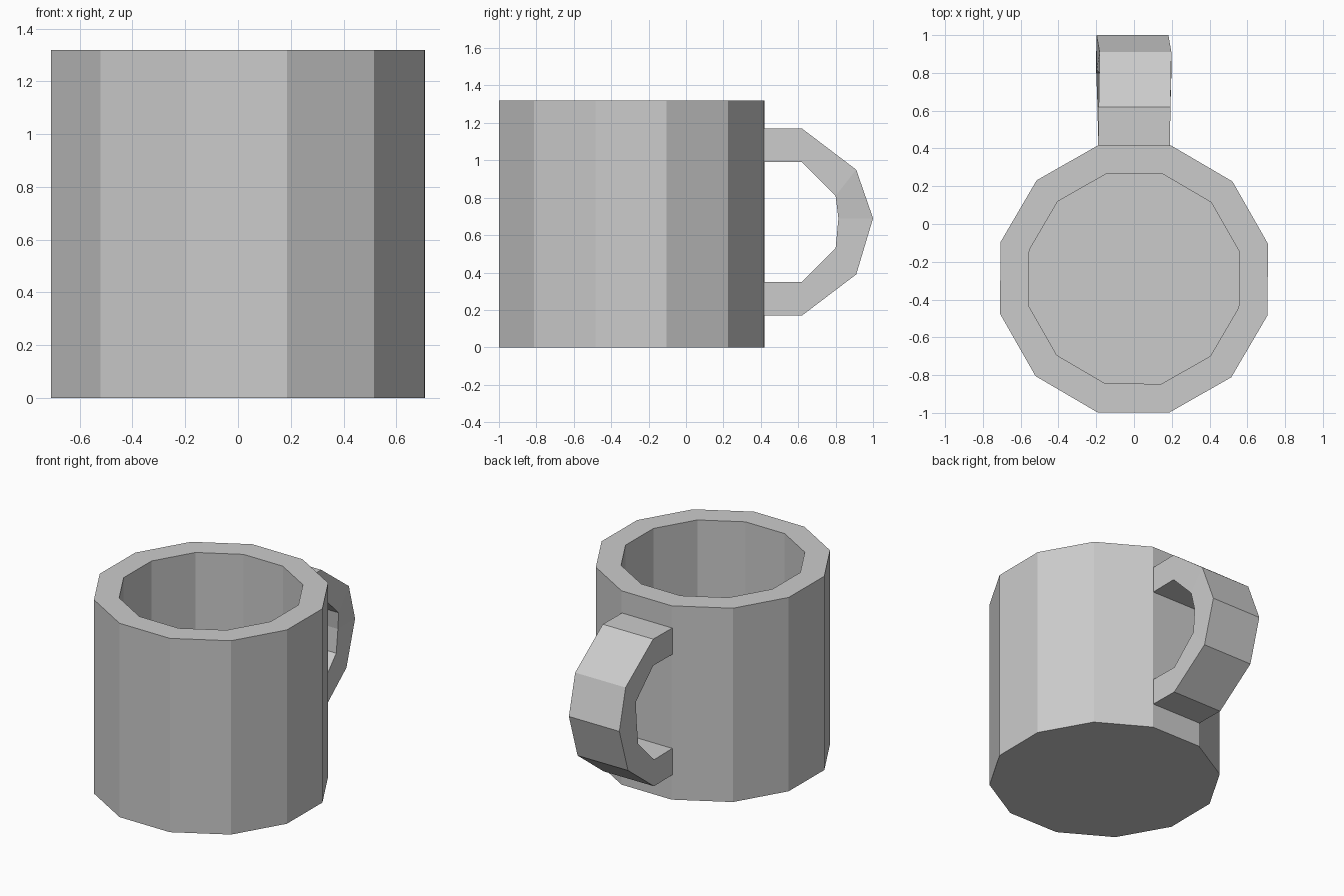
import bpy, math

if "Cube" in bpy.data.objects:
    bpy.data.objects.remove(bpy.data.objects["Cube"])

SIDES = 12
CENTRE_Y = -0.29


def make_object(name, verts, faces):
    mesh = bpy.data.meshes.new(name)
    mesh.from_pydata(verts, [], faces)
    mesh.update()
    obj = bpy.data.objects.new(name, mesh)
    bpy.context.collection.objects.link(obj)
    return obj


def loft(name, rings, cap=True):
    """Join equal-length rings of points with quads, optionally closing both ends."""
    n = len(rings[0])
    verts = [p for ring in rings for p in ring]
    faces = []
    for r in range(len(rings) - 1):
        for i in range(n):
            j = (i + 1) % n
            faces.append((r * n + i, r * n + j, (r + 1) * n + j, (r + 1) * n + i))
    if cap:
        faces.append(tuple(reversed(range(n))))
        last = (len(rings) - 1) * n
        faces.append(tuple(range(last, last + n)))
    return make_object(name, verts, faces)


def ring(radius, z):
    step = 2 * math.pi / SIDES
    return [(radius * math.cos((i + 0.5) * step - 0.006),
             CENTRE_Y + radius * math.sin((i + 0.5) * step - 0.006), z)
            for i in range(SIDES)]


# Mug body: outer wall, flat rim, inner wall and floor
loft("mug_body", [ring(0.733, 0), ring(0.733, 1.32),
                  ring(0.575, 1.32), ring(0.575, 0.15)])

# Handle: outer and inner path (y, z), with a slight sideways twist
outer = [(0.415, 1.17), (0.62, 1.17), (0.91, 0.95), (1.0, 0.69),
         (0.91, 0.39), (0.62, 0.17), (0.415, 0.17)]
inner = [(0.415, 0.99), (0.62, 0.99), (0.80, 0.81), (0.815, 0.69),
         (0.80, 0.53), (0.62, 0.35), (0.415, 0.35)]
shift = [0, 0.003, 0.008, -0.008, -0.01, -0.003, 0]
W = 0.19
loft("handle", [[(s - W, *o), (s - W, *i), (s + W, *i), (s + W, *o)]
                for o, i, s in zip(outer, inner, shift)], cap=False)

# Consistent outward normals
for obj in bpy.context.collection.objects:
    bpy.context.view_layer.objects.active = obj
    bpy.ops.object.mode_set(mode='EDIT')
    bpy.ops.mesh.select_all(action='SELECT')
    bpy.ops.mesh.normals_make_consistent(inside=False)
    bpy.ops.object.mode_set(mode='OBJECT')
